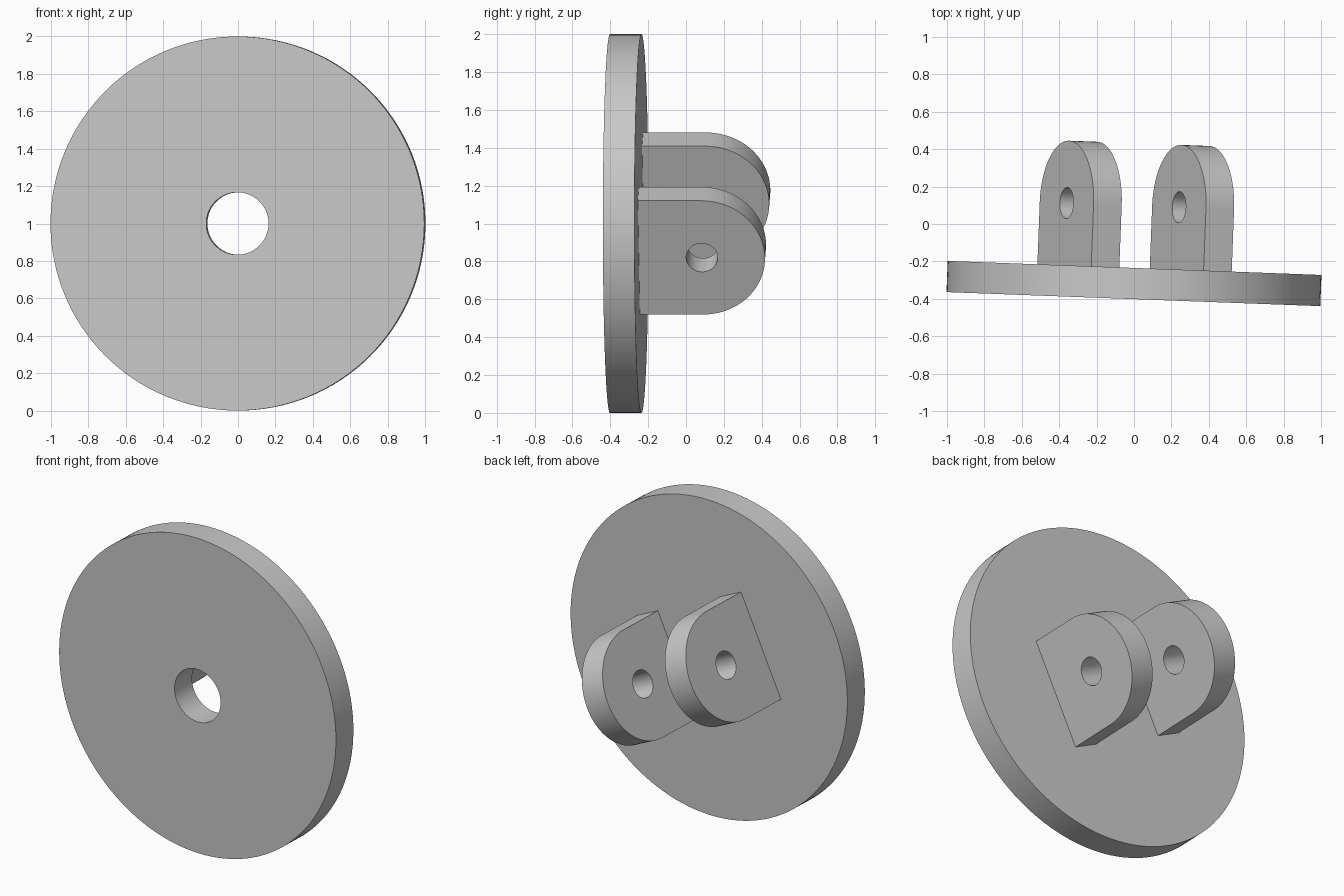
import bpy, bmesh
from math import sin, cos, pi, radians
from mathutils import Matrix, Vector

cube = bpy.data.objects.get("Cube")
if cube:
    bpy.data.objects.remove(cube, do_unlink=True)

# Single plain grey
grey = bpy.data.materials.new("plain_grey")
grey.use_nodes = True
colour = (0.58, 0.58, 0.58, 1)
grey.diffuse_color = colour
grey.node_tree.nodes["Principled BSDF"].inputs["Base Color"].default_value = colour

# Whole bracket is rolled about its axis and turned slightly about z
PLACE = (Matrix.Translation((0.003, -0.235, 1.0))
         @ Matrix.Rotation(radians(-2.15), 4, 'Z')
         @ Matrix.Rotation(radians(25.6), 4, 'Y'))
T = 1 / 6          # thickness of plate and lugs
R = 1 / 3          # lug end radius


def arc(u, v, r, start, end, steps):
    angles = [start + (end - start) * i / steps for i in range(steps + 1)]
    return [(u + r * cos(a), v + r * sin(a)) for a in angles]


def circle(u, v, r, steps):
    return arc(u, v, r, 0, 2 * pi, steps)[:-1]


def pierced_slab(name, outline, hole, to_3d, depth):
    """Fill an outline around a hole, then extrude it along depth."""
    bm = bmesh.new()
    for loop in (outline, hole):
        verts = [bm.verts.new(to_3d(u, v)) for u, v in loop]
        for i, vert in enumerate(verts):
            bm.edges.new((vert, verts[i - 1]))
    bmesh.ops.triangle_fill(bm, edges=bm.edges[:], use_beauty=True)
    result = bmesh.ops.extrude_face_region(bm, geom=bm.faces[:], use_keep_orig=True)
    moved = [g for g in result["geom"] if isinstance(g, bmesh.types.BMVert)]
    bmesh.ops.translate(bm, verts=moved, vec=Vector(depth))
    bmesh.ops.recalc_face_normals(bm, faces=bm.faces[:])
    mesh = bpy.data.meshes.new(name)
    bm.to_mesh(mesh)
    bm.free()
    mesh.materials.append(grey)
    obj = bpy.data.objects.new(name, mesh)
    bpy.context.collection.objects.link(obj)
    obj.matrix_world = PLACE
    bpy.ops.object.select_all(action='DESELECT')
    obj.select_set(True)
    bpy.context.view_layer.objects.active = obj
    bpy.ops.object.shade_smooth_by_angle(angle=radians(30))


# Round base plate with a central hole
pierced_slab("base_plate", circle(0, 0, 1, 128), circle(0, 0, T, 64),
             lambda u, v: (u, -T, v), (0, T, 0))

# Two round-ended lugs with pin holes
lug = [(0, -R)] + arc(R, 0, R, -pi / 2, pi / 2, 48) + [(0, R)]
for name, side in (("left_lug", 1), ("right_lug", -1)):
    x = side * R - T / 2
    pierced_slab(name, lug, circle(R, 0, T / 2, 48),
                 lambda u, v: (x, u, v), (T, 0, 0))
